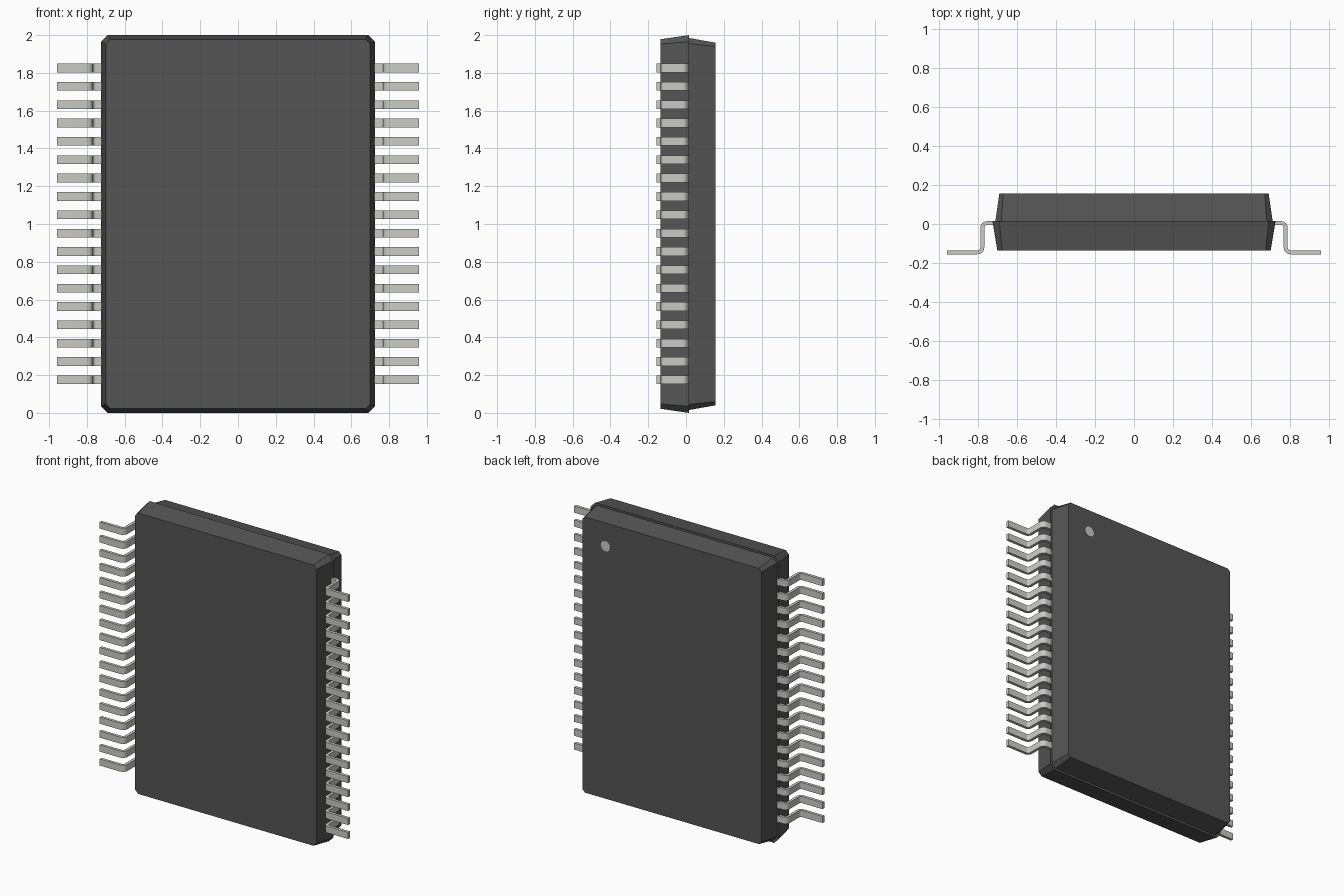
import bpy, bmesh, math
from mathutils import Matrix

if "Cube" in bpy.data.objects:
    bpy.data.objects.remove(bpy.data.objects["Cube"])

def material(name, r, g, b):
    m = bpy.data.materials.new(name)
    m.diffuse_color = (r, g, b, 1)
    m.use_nodes = True
    m.node_tree.nodes["Principled BSDF"].inputs["Base Color"].default_value = m.diffuse_color
    return m

plastic = material("dark_plastic", 0.09, 0.09, 0.09)
metal = material("lead_metal", 0.6, 0.6, 0.56)

def make_object(name, bm, mat):
    bmesh.ops.recalc_face_normals(bm, faces=bm.faces[:])
    me = bpy.data.meshes.new(name)
    bm.to_mesh(me)
    bm.free()
    me.materials.append(mat)
    ob = bpy.data.objects.new(name, me)
    bpy.context.collection.objects.link(ob)
    return ob

def prism(bm, rings):
    """Join matching rings of points into a closed solid."""
    rows = [[bm.verts.new(p) for p in ring] for ring in rings]
    n = len(rows[0])
    for a, b in zip(rows, rows[1:]):
        for i in range(n):
            j = (i + 1) % n
            bm.faces.new((a[i], a[j], b[j], b[i]))
    bm.faces.new(rows[0])
    bm.faces.new(rows[-1])

def octagon(w, h, c, y):
    """Rectangle of half size w, h with cut corners, in the plane y."""
    pts = [(w, h - c), (w - c, h), (c - w, h), (-w, h - c),
           (-w, c - h), (c - w, -h), (w - c, -h), (w, c - h)]
    return [(x, y, z + 1) for x, z in pts]

# Body: two tapered halves meeting at the parting line
PART_Y = 0.015
for name, mid, end, y_end in (
        ("front_housing", (0.725, 1.0, 0.035), (0.70, 0.978, 0.025), -0.135),
        ("back_housing", (0.71, 0.985, 0.03), (0.69, 0.96, 0.02), 0.155)):
    bm = bmesh.new()
    prism(bm, [octagon(*mid, PART_Y), octagon(*end, y_end)])
    make_object(name, bm, plastic)

# Orientation dot near an upper corner of the back face
bm = bmesh.new()
bmesh.ops.create_cone(bm, cap_ends=True, segments=32, radius1=0.036, radius2=0.036,
                      depth=0.004,
                      matrix=Matrix.Translation((0.51, 0.1545, 1.80)) @ Matrix.Rotation(math.pi / 2, 4, 'X'))
make_object("orientation_dot", bm, metal)

# Lead: S-bent strip, one side of the profile per thickness offset
T, R, STEPS = 0.01, 0.025, 6
X_LEG, Y_TOP, Y_FOOT = 0.777, 0.005, -0.145

def lead_side(s):
    pts = [(0.69, Y_TOP + s)]
    for i in range(STEPS + 1):
        a = math.pi / 2 * (1 - i / STEPS)
        pts.append((X_LEG - R + (R + s) * math.cos(a), Y_TOP - R + (R + s) * math.sin(a)))
    for i in range(STEPS + 1):
        a = math.pi + math.pi / 2 * i / STEPS
        pts.append((X_LEG + R + (R - s) * math.cos(a), Y_FOOT + R + (R - s) * math.sin(a)))
    pts.append((0.957, Y_FOOT + s))
    return pts

COUNT, FIRST_Z, PITCH, HALF_W = 18, 0.175, 0.0971, 0.023
bm = bmesh.new()
rings = [[(o[0], o[1], FIRST_Z - HALF_W), (o[0], o[1], FIRST_Z + HALF_W),
          (i[0], i[1], FIRST_Z + HALF_W), (i[0], i[1], FIRST_Z - HALF_W)]
         for o, i in zip(lead_side(T), lead_side(-T))]
prism(bm, rings)
leads = make_object("leads", bm, metal)
bpy.context.view_layer.objects.active = leads
leads.select_set(True)
bpy.ops.object.shade_smooth_by_angle(angle=math.radians(35))

# Repeat the lead up the side and mirror to the other side
arr = leads.modifiers.new("row", 'ARRAY')
arr.count = COUNT
arr.use_relative_offset = False
arr.use_constant_offset = True
arr.constant_offset_displace = (0, 0, PITCH)
mir = leads.modifiers.new("other_side", 'MIRROR')
mir.use_axis = (True, False, False)
